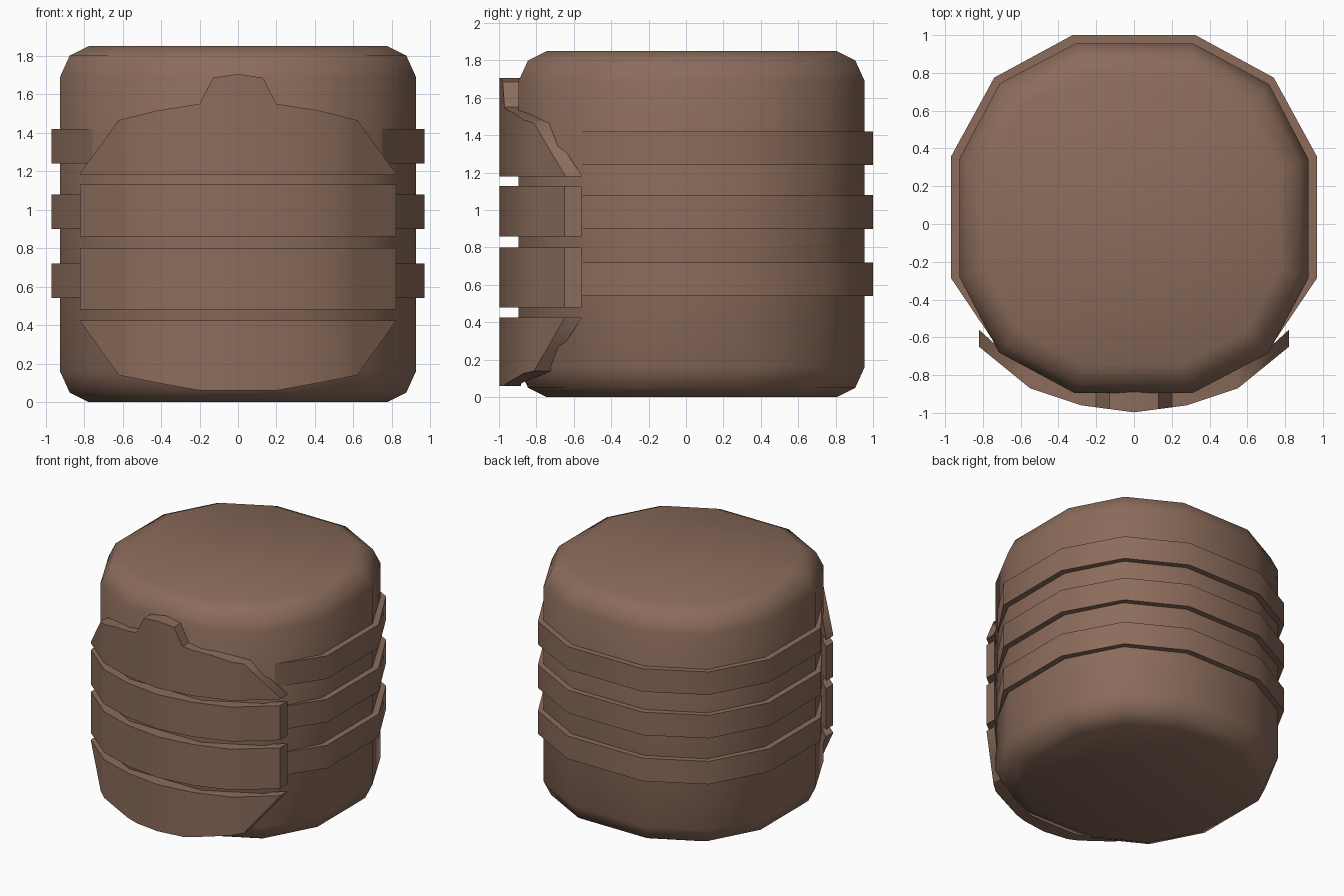
import bpy, bmesh, math

if "Cube" in bpy.data.objects:
    bpy.data.objects.remove(bpy.data.objects["Cube"])

brown = bpy.data.materials.new("warm_brown")
brown.diffuse_color = (0.26, 0.15, 0.105, 1)
brown.use_nodes = True
brown.node_tree.nodes["Principled BSDF"].inputs["Base Color"].default_value = brown.diffuse_color
CY = 0.03  # centre of the body in y


def finish(name, bm, angle=40):
    bmesh.ops.recalc_face_normals(bm, faces=bm.faces)
    me = bpy.data.meshes.new(name)
    bm.to_mesh(me)
    bm.free()
    ob = bpy.data.objects.new(name, me)
    bpy.context.collection.objects.link(ob)
    me.materials.append(brown)
    bpy.ops.object.select_all(action='DESELECT')
    ob.select_set(True)
    bpy.context.view_layer.objects.active = ob
    bpy.ops.object.shade_smooth_by_angle(angle=math.radians(angle))
    return ob


def lerp(points, x):
    for (a, u), (b, v) in zip(points, points[1:]):
        if x <= b + 1e-6:
            return u + (v - u) * (x - a) / (b - a)
    return points[-1][1]


def bridge(bm, rings, closed):
    for a, b in zip(rings, rings[1:] + (rings[:1] if closed else [])):
        n = len(a)
        for i in range(n):
            j = (i + 1) % n
            bm.faces.new((a[i], a[j], b[j], b[i]))


# Body: rounded square drum with soft rims
quarter = [(0.925, 0.31), (0.715, 0.71), (0.315, 0.925)]
outline = []
for k in range(4):
    c, s = [(1, 0), (0, 1), (-1, 0), (0, -1)][k]
    outline += [(x * c - y * s, x * s + y * c) for x, y in quarter]
bm = bmesh.new()
rings = []
for inset, z in [(0.15, 0), (0.05, 0.05), (0, 0.16), (0, 1.69), (0.05, 1.80), (0.15, 1.85)]:
    f = 1 - inset / 0.925
    rings.append([bm.verts.new((x * f, y * f + CY, z)) for x, y in outline])
bridge(bm, rings, False)
bm.faces.new(rings[0])
bm.faces.new(rings[-1])
finish("body", bm, 50)

# Three bands wrapping the sides and back
half = [(0.70, -0.685), (0.97, -0.285), (0.97, 0.355), (0.74, 0.775), (0.325, 1.0)]
inner = [(0.66, -0.64), (0.90, -0.27), (0.90, 0.33), (0.69, 0.72), (0.305, 0.93)]
mirror = lambda pts: pts + [(-x, y) for x, y in reversed(pts)]
for n, (z0, z1) in enumerate([(0.54, 0.72), (0.90, 1.08), (1.24, 1.42)]):
    bm = bmesh.new()
    rings = [[bm.verts.new(v) for v in ((*o, z0), (*o, z1), (*i, z1), (*i, z0))]
             for o, i in zip(mirror(half), mirror(inner))]
    bridge(bm, rings, False)
    bm.faces.new(rings[0])
    bm.faces.new(rings[-1])
    finish(f"side_band_{n + 1}", bm)

# Curved front plates, split by narrow gaps
front = [(0, -0.997), (0.28, -0.96), (0.55, -0.87), (0.82, -0.65)]
back = [(0, -0.885), (0.31, -0.88), (0.70, -0.67), (0.82, -0.56)]
low = [(0, 0.06), (0.2, 0.06), (0.42, 0.10), (0.62, 0.14), (0.82, 0.42)]
high = [(0, 1.705), (0.13, 1.685), (0.2, 1.55), (0.42, 1.515), (0.62, 1.465), (0.82, 1.19)]
flat = lambda z: [(0, z), (0.82, z)]
cols = [0.82, 0.70, 0.62, 0.55, 0.42, 0.28, 0.2, 0.13]
cols = [-x for x in cols] + [0] + cols[::-1]
plates = [("lower_plate", low, flat(0.425)), ("middle_plate_low", flat(0.48), flat(0.80)),
          ("middle_plate_high", flat(0.86), flat(1.13)), ("upper_plate", flat(1.18), high)]
for name, bottom, top in plates:
    bm = bmesh.new()
    rings = []
    for x in cols:
        a = abs(x)
        yo, yi, z0, z1 = (lerp(p, a) for p in (front, back, bottom, top))
        rings.append([bm.verts.new(v) for v in
                      ((x, yo, z0), (x, yo, z1), (x, yi, z1), (x, yi, z0))])
    bridge(bm, rings, False)
    bm.faces.new(rings[0])
    bm.faces.new(rings[-1])
    finish(name, bm)
